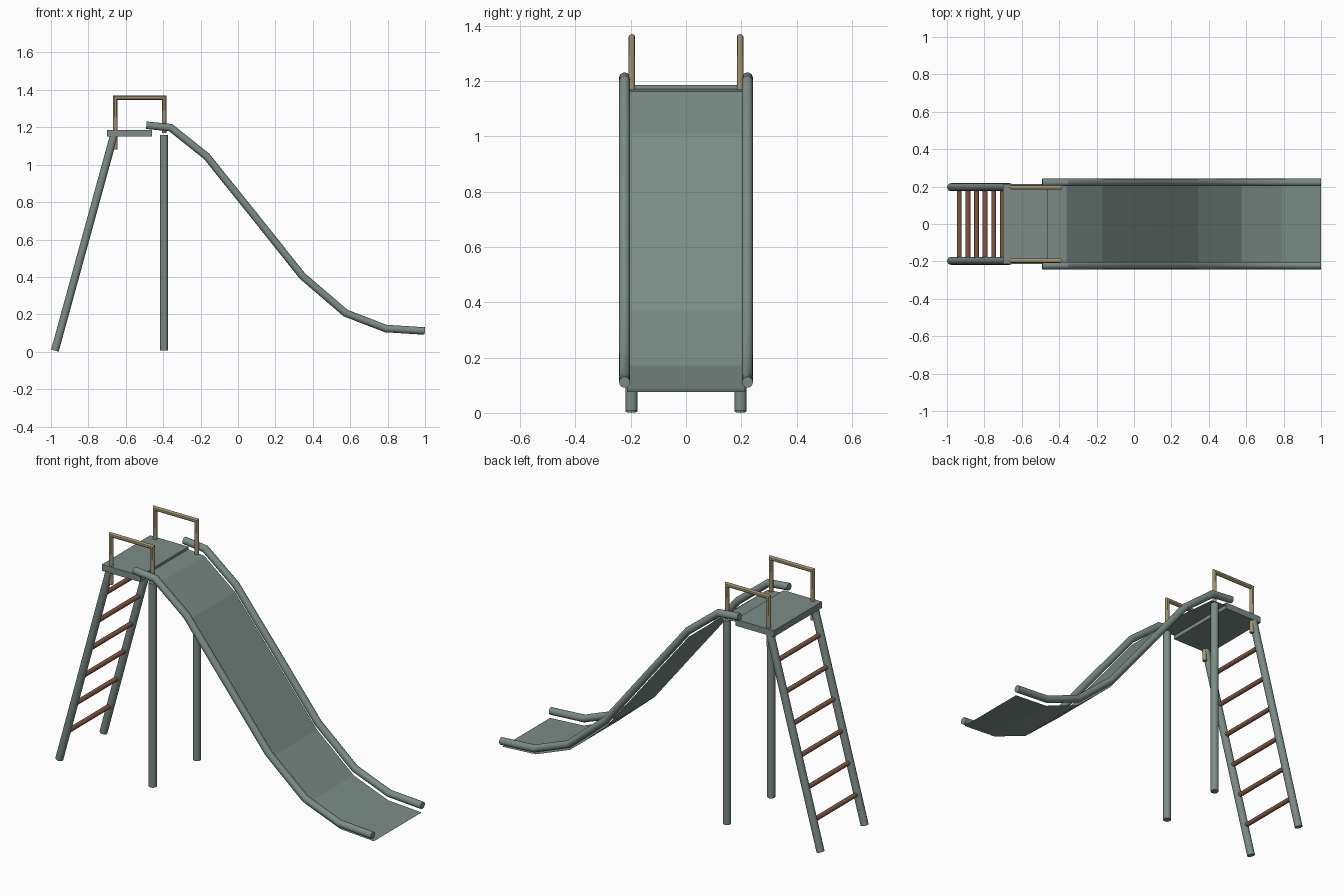
import bpy, bmesh, math
from mathutils import Vector

if "Cube" in bpy.data.objects:
    bpy.data.objects.remove(bpy.data.objects["Cube"])


def material(name, rgb):
    m = bpy.data.materials.new(name)
    m.diffuse_color = (*rgb, 1)
    m.use_nodes = True
    m.node_tree.nodes["Principled BSDF"].inputs["Base Color"].default_value = m.diffuse_color
    return m


GREEN = material("green_grey_paint", (0.20, 0.265, 0.24))
BROWN = material("brown_rung", (0.22, 0.095, 0.055))
TAN = material("tan_handle", (0.36, 0.29, 0.16))


def finish(bm, name, mat, smooth=True):
    bmesh.ops.recalc_face_normals(bm, faces=bm.faces[:])
    me = bpy.data.meshes.new(name)
    bm.to_mesh(me)
    bm.free()
    me.materials.append(mat)
    ob = bpy.data.objects.new(name, me)
    bpy.context.collection.objects.link(ob)
    if smooth:
        bpy.ops.object.select_all(action='DESELECT')
        bpy.context.view_layer.objects.active = ob
        ob.select_set(True)
        bpy.ops.object.shade_smooth_by_angle(angle=math.radians(25))
    return ob


def tube_pair(name, path, y, r, mat, sides=16):
    """Mitred round tube along an (x, z) path, mirrored across y = 0."""
    bm = bmesh.new()
    pts = [Vector(p) for p in path]
    dirs = [(b - a).normalized() for a, b in zip(pts, pts[1:])]
    rings = []
    for i, p in enumerate(pts):
        d0, d1 = dirs[max(i - 1, 0)], dirs[min(i, len(dirs) - 1)]
        t = (d0 + d1).normalized()
        n = Vector((-t.y, t.x)) / t.dot(d0)
        ring = []
        for k in range(sides):
            a = 2 * math.pi * k / sides
            q = p + n * r * math.cos(a)
            ring.append(bm.verts.new((q.x, y + r * math.sin(a), q.y)))
        rings.append(ring)
    for a, b in zip(rings, rings[1:]):
        for k in range(sides):
            j = (k + 1) % sides
            bm.faces.new((a[k], a[j], b[j], b[k]))
    bm.faces.new(rings[0])
    bm.faces.new(rings[-1])
    ob = finish(bm, name, mat)
    ob.modifiers.new("mirror", 'MIRROR').use_axis = (False, True, False)
    return ob


# Ladder rails and support posts
foot, head = Vector((-0.979, 0.006)), Vector((-0.664, 1.155))
tube_pair("ladder_rails", [foot, head], 0.197, 0.021, GREEN)
tube_pair("support_posts", [(-0.395, 0.008), (-0.395, 1.16)], 0.197, 0.021, GREEN)

# Ladder rungs
for i in range(6):
    z = 0.17 + 0.168 * i
    p = foot.lerp(head, (z - foot.y) / (head.y - foot.y))
    bpy.ops.mesh.primitive_cylinder_add(vertices=12, radius=0.013, depth=0.39,
                                        location=(p.x, 0, z),
                                        rotation=(math.pi / 2, 0, 0))
    rung = bpy.context.object
    rung.name = f"rung_{i + 1}"
    rung.data.materials.append(BROWN)
    bpy.ops.object.shade_smooth_by_angle(angle=math.radians(35))

# Platform
bpy.ops.mesh.primitive_cube_add(size=1, location=(-0.58, 0, 1.168))
platform = bpy.context.object
platform.name = "platform"
platform.scale = (0.24, 0.43, 0.036)
platform.data.materials.append(GREEN)

# Hand rails
tube_pair("hand_rails", [(-0.655, 1.08), (-0.655, 1.358), (-0.395, 1.358), (-0.395, 1.17)],
          0.196, 0.012, TAN, 12)

# Slide side rails
path = [(-0.49, 1.211), (-0.36, 1.198), (-0.168, 1.045), (0.09, 0.724),
        (0.345, 0.404), (0.575, 0.207), (0.79, 0.124), (0.999, 0.111)]
tube_pair("slide_side_rails", path, 0.222, 0.02, GREEN)

# Slide bed: thin sheet hung below the rails
bm = bmesh.new()
rows = [[bm.verts.new((x, y, z - 0.036)) for y in (-0.213, 0.213)] for x, z in path]
for a, b in zip(rows, rows[1:]):
    bm.faces.new((a[0], b[0], b[1], a[1]))
bed = finish(bm, "slide_bed", GREEN, smooth=False)
if bed.data.polygons[0].normal.z < 0:
    bed.data.flip_normals()
